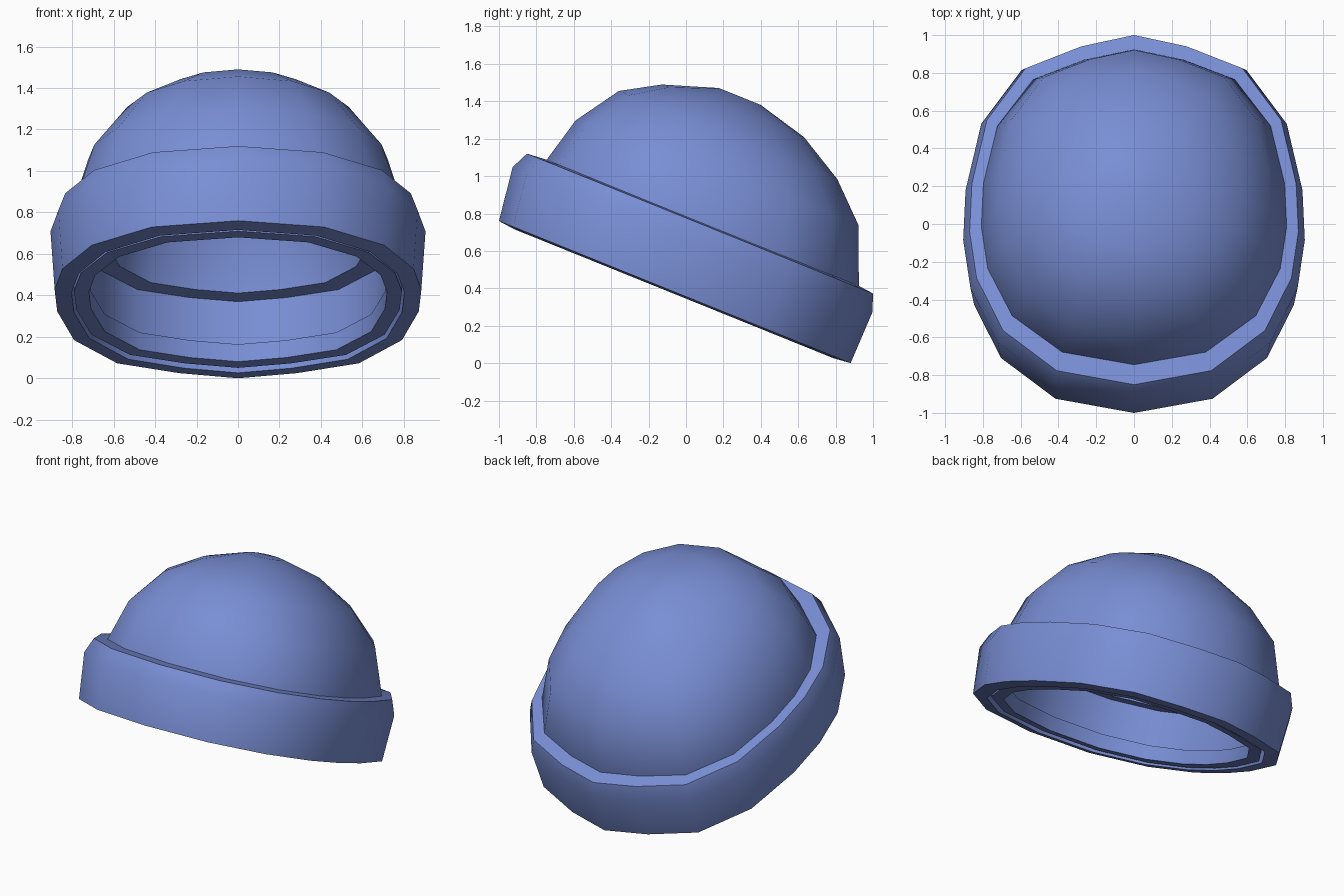
import bpy, bmesh, math

old = bpy.data.objects.get("Cube")
if old:
    bpy.data.objects.remove(old, do_unlink=True)

# Single wool colour
wool = bpy.data.materials.new("blue_wool")
colour = (0.19, 0.27, 0.66, 1.0)
wool.diffuse_color = colour
wool.use_nodes = True
wool.node_tree.nodes["Principled BSDF"].inputs["Base Color"].default_value = colour

# Half of the head outline from back to front, mirrored into a full loop
HALF = [(0, 1.0), (.28, .935), (.575, .81), (.78, .515), (.86, .15), (.872, -.125),
        (.835, -.39), (.695, -.69), (.41, -.92), (0, -1.0)]
OUTLINE = HALF + [(-x, y) for x, y in HALF[-2:0:-1]]
WIDTH = 0.872


def ring_points(widen, height, size, shift=0, roundness=0, tilt=0):
    """Scaled outline, optionally blended towards an ellipse and tilted."""
    points = []
    for x, y in OUTLINE:
        r = math.hypot(x / WIDTH, y)
        f = size * (1 - roundness + roundness / r)
        points.append((x * f * widen, y * f + shift, height + tilt * y * f))
    return points


def loft(name, rings, closed, widen=1.0):
    """Skin a list of rings; closed joins last to first, otherwise ends are capped."""
    bm = bmesh.new()
    loops = [[bm.verts.new(p) for p in ring_points(widen, *r)] for r in rings]
    pairs = list(zip(loops, loops[1:]))
    if closed:
        pairs.append((loops[-1], loops[0]))
    else:
        bm.faces.new(loops[0])
        bm.faces.new(loops[-1])
    n = len(OUTLINE)
    for a, b in pairs:
        for i in range(n):
            j = (i + 1) % n
            bm.faces.new((a[i], a[j], b[j], b[i]))
    bmesh.ops.recalc_face_normals(bm, faces=bm.faces)
    mesh = bpy.data.meshes.new(name)
    bm.to_mesh(mesh)
    bm.free()
    obj = bpy.data.objects.new(name, mesh)
    bpy.context.collection.objects.link(obj)
    mesh.materials.append(wool)
    # Tip the hat back on the head
    obj.location = (0, -.06, .38)
    obj.rotation_euler.x = math.radians(-22)
    bpy.ops.object.select_all(action='DESELECT')
    obj.select_set(True)
    bpy.context.view_layer.objects.active = obj
    bpy.ops.object.shade_smooth_by_angle(angle=math.radians(45))


# Hollow cap: inner dome, ledge, inner wall, hem lip, outer wall, outer dome
loft("cap", [
    (.98, .10, -.06), (.93, .32, -.06, .4), (.83, .53, -.05, .3), (.64, .67, -.03),
    (.32, .71), (.32, .82), (.09, .82), (.09, .80), (0, .80),
    (0, .88), (.40, .90),
    (.677, .805, -.03, 0, .03), (.885, .63, -.05, .5),
    (1.015, .405, -.075, .8, .03), (1.10, .12, -.07, 1),
], closed=False, widen=1.03)

# Folded cuff around the cap
loft("cuff", [
    (0, 1.014), (.295, 1.037, -.017), (.39, .998, -.012),
    (.40, .895), (-.01, .92),
], closed=True)
